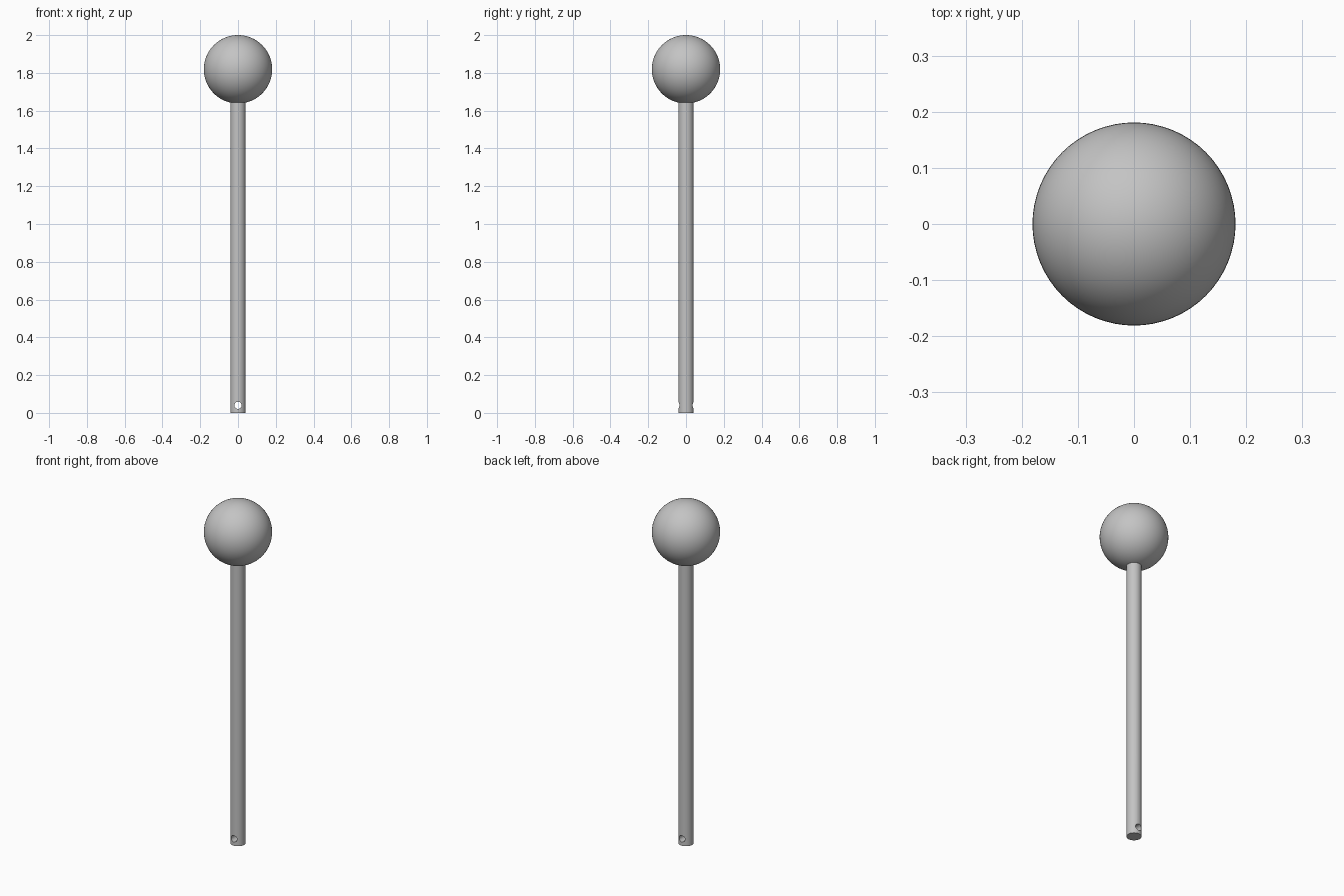
import bpy
import math

default_cube = bpy.data.objects.get("Cube")
if default_cube:
    bpy.data.objects.remove(default_cube, do_unlink=True)

BALL_RADIUS = 0.181
ROD_RADIUS = 0.04
HOLE_RADIUS = 0.019
HOLE_HEIGHT = 0.04
BALL_CENTRE = 2 - BALL_RADIUS

grey = bpy.data.materials.new("plain grey")
grey.use_nodes = True
grey.diffuse_color = (0.55, 0.55, 0.55, 1)
grey.node_tree.nodes["Principled BSDF"].inputs["Base Color"].default_value = grey.diffuse_color


def cylinder(name, radius, depth, location, sides, rotation=(0, 0, 0)):
    bpy.ops.mesh.primitive_cylinder_add(
        vertices=sides, radius=radius, depth=depth, location=location, rotation=rotation)
    obj = bpy.context.object
    obj.name = name
    return obj


def finish(obj):
    bpy.ops.object.select_all(action="DESELECT")
    obj.select_set(True)
    bpy.context.view_layer.objects.active = obj
    obj.data.materials.clear()
    obj.data.materials.append(grey)
    bpy.ops.object.shade_smooth_by_angle(angle=math.radians(30))


# Rod, running up into the ball
rod_length = BALL_CENTRE - BALL_RADIUS / 2
rod = cylinder("rod", ROD_RADIUS, rod_length, (0, 0, rod_length / 2), 64)

# Cross hole drilled front to back near the foot
cutter = cylinder("hole_cutter", HOLE_RADIUS, ROD_RADIUS * 4,
                  (0, 0, HOLE_HEIGHT), 32, (math.pi / 2, 0, 0))
cutter.hide_render = True
drill = rod.modifiers.new("cross_hole", "BOOLEAN")
drill.operation = "DIFFERENCE"
drill.solver = "EXACT"
drill.object = cutter
bpy.context.view_layer.objects.active = rod
bpy.ops.object.modifier_apply(modifier=drill.name)
bpy.data.objects.remove(cutter, do_unlink=True)
finish(rod)

# Ball knob
bpy.ops.mesh.primitive_uv_sphere_add(
    segments=64, ring_count=32, radius=BALL_RADIUS, location=(0, 0, BALL_CENTRE))
ball = bpy.context.object
ball.name = "ball_knob"
finish(ball)
